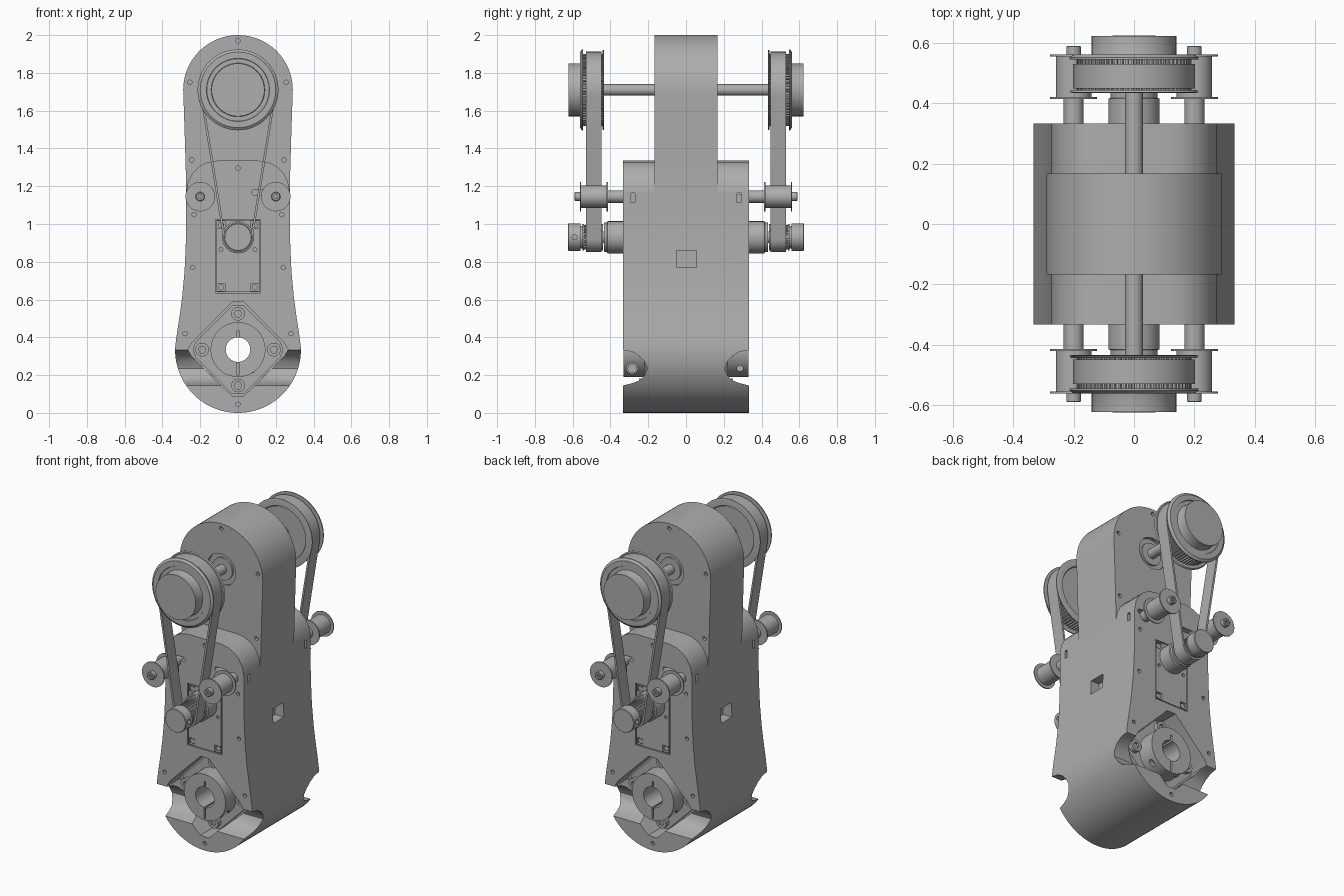
import bpy, bmesh, math
from math import pi, sin, cos
from mathutils import Matrix

if "Cube" in bpy.data.objects:
    bpy.data.objects.remove(bpy.data.objects["Cube"], do_unlink=True)

GREY = (0.42, 0.42, 0.42, 1)
metal = bpy.data.materials.new("plain_grey")
metal.use_nodes = True
metal.diffuse_color = GREY
metal.node_tree.nodes["Principled BSDF"].inputs["Base Color"].default_value = GREY


def finish(name, bm):
    bmesh.ops.recalc_face_normals(bm, faces=bm.faces)
    me = bpy.data.meshes.new(name)
    bm.to_mesh(me)
    bm.free()
    me.materials.append(metal)
    ob = bpy.data.objects.new(name, me)
    bpy.context.collection.objects.link(ob)
    return ob


def skin(name, loops, closed=False):
    """Join matching point loops with quads; cap the ends unless closed."""
    bm = bmesh.new()
    rings = [[bm.verts.new(p) for p in loop] for loop in loops]
    pairs = list(zip(rings, rings[1:])) + ([(rings[-1], rings[0])] if closed else [])
    for a, b in pairs:
        for i in range(len(a)):
            j = (i + 1) % len(a)
            bm.faces.new((a[i], a[j], b[j], b[i]))
    if not closed:
        bm.faces.new(rings[0])
        bm.faces.new(rings[-1])
    return finish(name, bm)


def prism(name, pts, a, b, axis="Y"):
    if axis == "Y":
        return skin(name, [[(x, d, z) for x, z in pts] for d in (a, b)])
    return skin(name, [[(d, y, z) for y, z in pts] for d in (a, b)])


def arc(x, z, r, a0=0.0, a1=2 * pi, n=48):
    return [(x + r * cos(a0 + (a1 - a0) * i / n), z + r * sin(a0 + (a1 - a0) * i / n)) for i in range(n + 1)]


def circle(x, z, r, n=48):
    return arc(x, z, r, n=n)[:-1]


def cyl(name, x, z, r, a, b, n=32, axis="Y"):
    return prism(name, circle(x, z, r, n), a, b, axis)


def lathe(name, x, z, profile, n=64):
    return skin(name, [[(px, y, pz) for px, pz in circle(x, z, r, n)] for y, r in profile])


def box(name, x0, x1, y0, y1, z0, z1):
    return prism(name, [(x0, z0), (x1, z0), (x1, z1), (x0, z1)], y0, y1)


def mirrored(pts):
    return pts + [(-x, z) for x, z in reversed(pts) if abs(x) > 1e-4]


def twin(ob):
    """Copy a front part to the back by half a turn about z."""
    other = ob.copy()
    other.data = ob.data.copy()
    other.data.transform(Matrix.Rotation(pi, 4, "Z"))
    other.name = ob.name.replace("front", "back")
    bpy.context.collection.objects.link(other)
    return other


def cut(target, cutters):
    """Subtract each cutter and throw it away."""
    for c in cutters:
        c.hide_render = True
        mod = target.modifiers.new("cut", "BOOLEAN")
        mod.operation, mod.solver, mod.object = "DIFFERENCE", "EXACT", c
        bpy.context.view_layer.objects.active = target
        bpy.ops.object.modifier_apply(modifier=mod.name)
        bpy.data.objects.remove(c, do_unlink=True)


def both(cutters):
    return cutters + [twin(c) for c in cutters]


FACE, AXLE, DRIVE, BORE = -0.333, 1.71, 0.93, 0.335

# Lower housing: round foot, waisted sides, rounded shoulders
half = arc(0, 0.333, 0.333, -pi / 2, 0.05, 24)
half += [(0.322, 0.43), (0.308, 0.52), (0.295, 0.62), (0.283, 0.75), (0.277, 0.88), (0.274, 1.0),
         (0.274, 1.17), (0.264, 1.225), (0.24, 1.27), (0.205, 1.305), (0.16, 1.327), (0.11, 1.335)]
lower = prism("lower_housing", mirrored(half), FACE, -FACE)

# Upper housing: narrower neck with a round head
half = [(0.2, 1.1), (0.274, 1.165), (0.277, 1.3), (0.283, 1.5)] + arc(0, AXLE, 0.29, -0.06, pi / 2, 24)
upper = prism("upper_housing", mirrored(half), -0.167, 0.167)

# Lower housing cuts: diamond pocket, side channel, gearbox bay, slots, screw holes
pocket = [(0.03, 0.587), (0.245, 0.37), (0.265, 0.335), (0.245, 0.3), (0.03, 0.088)]
channel = [(-0.4, 0.345), (-0.333, 0.332), (-0.285, 0.324), (-0.245, 0.3), (-0.218, 0.27), (-0.205, 0.235),
           (-0.218, 0.2), (-0.245, 0.172), (-0.285, 0.157), (-0.333, 0.145), (-0.4, 0.14)]
tools = [prism("c", mirrored(pocket), -0.4, -0.2),
         prism("c", channel, -0.45, 0.45, "X"),
         box("c", -0.12, 0.12, -0.4, -0.31, 0.635, 1.025),
         box("c", 0.24, 0.32, -0.29, -0.27, 1.115, 1.165),
         box("c", -0.32, -0.24, -0.29, -0.27, 1.115, 1.165),
         box("c", 0.22, 0.32, -0.05, 0.055, 0.77, 0.86)]
for s in (-1, 1):
    tools.append(prism("c", arc(s * 0.15, 1.168, 0.014, -pi / 2, pi / 2, 8)
                       + arc(s * 0.15 - 0.075 + 0.01 * s, 1.168, 0.014, pi / 2, 1.5 * pi, 8), -0.4, -0.25))
for x, z in [(0, 1.295), (0, 0.045)] + [(s * x, z) for s in (-1, 1) for x, z in
                                       ((0.232, 1.05), (0.24, 0.77), (0.28, 0.42))]:
    tools.append(cyl("c", x, z, 0.012, -0.4, -0.31, 12))
cut(lower, both(tools) + [cyl("c", 0, BORE, 0.065, -0.5, 0.5, 40)])

# Upper housing cuts: bearing seats and screw holes
tools = [cyl("c", 0, AXLE, 0.1, -0.3, -0.145, 48)]
for x, z in ((0, 1.97), (0.255, 1.75), (-0.255, 1.75), (0.245, 1.34), (-0.245, 1.34)):
    tools.append(cyl("c", x, z, 0.012, -0.3, -0.147, 12))
cut(upper, both(tools))

cyl("axle", 0, AXLE, 0.03, -0.5, 0.5)
parts = [cyl("front_bearing", 0, AXLE, 0.07, -0.157, -0.12, 40)]

# Gearbox plate with countersunk corner screws
plate = box("front_gearbox_plate", -0.115, 0.115, -0.332, -0.29, 0.64, 1.02)
corners = [(s * 0.09, z) for s in (-1, 1) for z in (0.665, 0.995)]
cut(plate, [box("c", x - 0.02, x + 0.02, -0.4, -0.312, z - 0.02, z + 0.02) for x, z in corners]
    + [cyl("c", s * 0.09, 0.865, 0.01, -0.4, -0.315, 12) for s in (-1, 1)])
parts.append(plate)
parts += [cyl("front_gearbox_screw", x, z, 0.016, -0.326, -0.3, 16) for x, z in corners]

# Gearbox nose, output shaft and small drive pulley
parts.append(lathe("front_gearbox_nose", 0, DRIVE, [(-0.3, 0.085), (-0.415, 0.085), (-0.418, 0.078),
                                                   (-0.435, 0.078), (-0.435, 0.03), (-0.5, 0.03)], 48))
hub = lathe("front_drive_pulley", 0, DRIVE, [(-0.44, 0.05), (-0.44, 0.07), (-0.447, 0.07), (-0.447, 0.055),
                                            (-0.54, 0.055), (-0.54, 0.07), (-0.548, 0.07), (-0.548, 0.06),
                                            (-0.558, 0.06), (-0.558, 0.073), (-0.622, 0.073), (-0.625, 0.07)], 48)
cut(hub, [cyl("c", -0.59, DRIVE, 0.013, 0.05, 0.2, 12, "X")])
parts.append(hub)


def gear(name, z, r_in, r_out, teeth, a, b):
    pts = [(r * cos(t), z + r * sin(t)) for i in range(teeth) for k, r in
           ((0.0, r_in), (0.4, r_in), (0.5, r_out), (0.9, r_out)) for t in [2 * pi * (i + k) / teeth]]
    return prism(name, pts, a, b)


parts.append(gear("front_drive_teeth", DRIVE, 0.058, 0.066, 22, -0.541, -0.446))
parts.append(gear("front_driven_teeth", AXLE, 0.18, 0.19, 64, -0.546, -0.44))

# Large driven pulley
parts.append(lathe("front_driven_pulley", 0, AXLE, [
    (-0.622, 0.136), (-0.622, 0.14), (-0.56, 0.14), (-0.556, 0.142), (-0.556, 0.165), (-0.561, 0.167),
    (-0.561, 0.2), (-0.551, 0.214), (-0.545, 0.214), (-0.545, 0.175), (-0.443, 0.175), (-0.443, 0.208),
    (-0.436, 0.214), (-0.433, 0.2), (-0.433, 0.17), (-0.455, 0.155), (-0.455, 0.05), (-0.435, 0.05)]))


# Drive belt: a loop wrapped around both pulleys
def belt_loop(offset):
    big, small = 0.19 + offset, 0.066 + offset
    lean = math.asin((big - small) / (AXLE - DRIVE))
    return (arc(0, AXLE, big, -lean, pi + lean, 48)
            + arc(0, DRIVE, small, pi + lean, 2 * pi - lean, 24))


inner, outer = belt_loop(0.0), belt_loop(0.012)
parts.append(skin("front_belt", [[(x, y, z) for x, z in loop] for loop, y in
                                ((inner, -0.53), (outer, -0.53), (outer, -0.448), (inner, -0.448))], True))

# Belt idlers on short posts
for side, s in (("left", 1), ("right", -1)):
    idler = lathe("front_%s_idler" % side, s * 0.2, 1.145, [
        (-0.3, 0.033), (-0.414, 0.033), (-0.414, 0.078), (-0.421, 0.078), (-0.421, 0.059), (-0.555, 0.059),
        (-0.555, 0.078), (-0.562, 0.078), (-0.562, 0.024), (-0.587, 0.024), (-0.59, 0.02)], 40)
    cut(idler, [cyl("c", s * 0.2, 1.145, 0.011, -0.65, -0.575, 6)])
    parts.append(idler)

# Clamp hub: diamond flange, four bolts and split collar
flange = prism("front_hub_flange", mirrored([(0.03, 0.57), (0.225, 0.375), (0.24, 0.335),
                                             (0.225, 0.295), (0.03, 0.1)]), -0.222, -0.19)
cut(flange, [cyl("c", 0, BORE, 0.065, -0.5, 0.5, 40)])
collar = cyl("front_split_collar", 0, BORE, 0.145, -0.331, -0.2, 64)
cut(collar, [cyl("c", 0, BORE, 0.065, -0.5, 0.5, 40),
             box("c", -0.006, 0.006, -0.5, -0.225, 0.2, 0.29),
             box("c", -0.006, 0.006, -0.5, -0.225, 0.38, 0.435),
             cyl("c", -0.285, 0.235, 0.03, 0.06, 0.2, 24, "X"),
             cyl("c", -0.285, 0.235, 0.016, -0.2, -0.06, 24, "X")])
parts += [flange, collar, cyl("front_clamp_screw", -0.285, 0.235, 0.024, 0.04, 0.085, 20, "X")]
for x, z in ((0, 0.525), (0, 0.145), (0.19, BORE), (-0.19, BORE)):
    bolt = cyl("front_hub_bolt", x, z, 0.036, -0.25, -0.2, 28)
    cut(bolt, [cyl("c", x, z, 0.02, -0.3, -0.235, 6)])
    parts.append(bolt)

# Back copies, then smooth shading with sharp edges kept
for part in parts:
    twin(part)
bpy.ops.object.select_all(action="DESELECT")
for ob in bpy.context.collection.objects:
    if ob.type == "MESH" and metal.name in ob.data.materials:
        ob.select_set(True)
        bpy.context.view_layer.objects.active = ob
bpy.ops.object.shade_smooth_by_angle(angle=math.radians(30))
